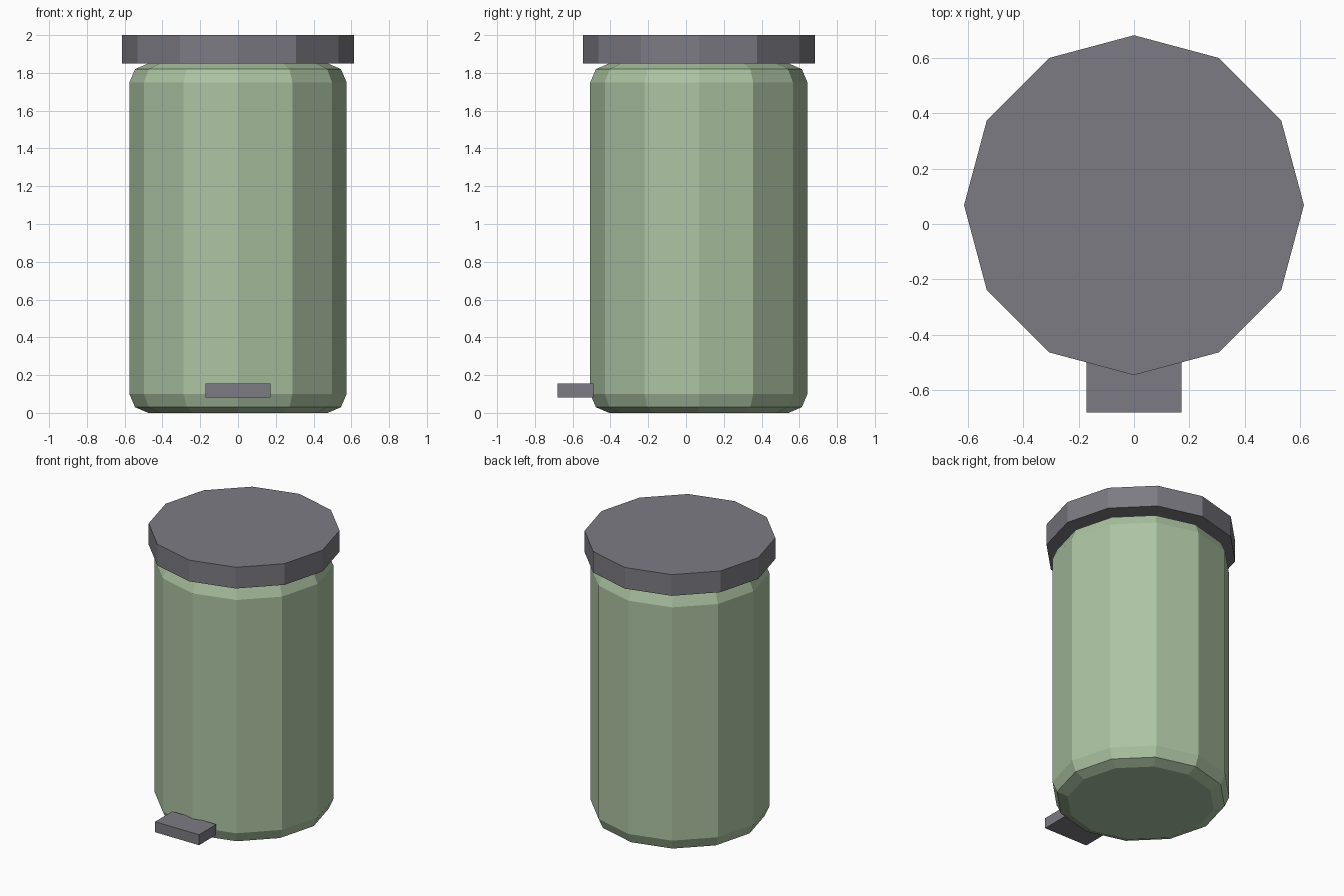
import bpy
import math

cube = bpy.data.objects.get("Cube")
if cube:
    bpy.data.objects.remove(cube, do_unlink=True)

CENTRE_Y = 0.068


def make_material(name, colour):
    mat = bpy.data.materials.new(name)
    mat.use_nodes = True
    mat.diffuse_color = colour
    mat.node_tree.nodes["Principled BSDF"].inputs["Base Color"].default_value = colour
    return mat


def lathe(name, profile, mat, sides=12):
    """Flat-shaded turned solid with capped ends from (radius, z) points."""
    verts = [(r * math.cos(math.tau * i / sides),
              r * math.sin(math.tau * i / sides) + CENTRE_Y, z)
             for r, z in profile for i in range(sides)]
    faces = [(k * sides + i, k * sides + (i + 1) % sides,
              (k + 1) * sides + (i + 1) % sides, (k + 1) * sides + i)
             for k in range(len(profile) - 1) for i in range(sides)]
    faces.append(tuple(reversed(range(sides))))
    faces.append(tuple(range(len(verts) - sides, len(verts))))
    mesh = bpy.data.meshes.new(name)
    mesh.from_pydata(verts, [], faces)
    mesh.materials.append(mat)
    obj = bpy.data.objects.new(name, mesh)
    bpy.context.collection.objects.link(obj)
    return obj


green = make_material("sage green", (0.413, 0.552, 0.366, 1))
grey = make_material("dark grey", (0.202, 0.198, 0.227, 1))

# Bin body with the same rounded rim at both ends
radius, height = 0.575, 1.85
rim = [(radius - 0.1, 0), (radius - 0.03, 0.03), (radius, 0.1)]
lathe("bin_body", rim + [(r, height - z) for r, z in reversed(rim)], green)

# Overhanging lid
lathe("lid", [(0.614, height), (0.614, 2)], grey)

# Foot pedal
bpy.ops.mesh.primitive_cube_add(size=1, location=(0, -0.585, 0.118))
pedal = bpy.context.object
pedal.name = "foot_pedal"
pedal.scale = (0.344, 0.192, 0.074)
bpy.ops.object.transform_apply(location=False, rotation=False, scale=True)
pedal.data.materials.append(grey)
